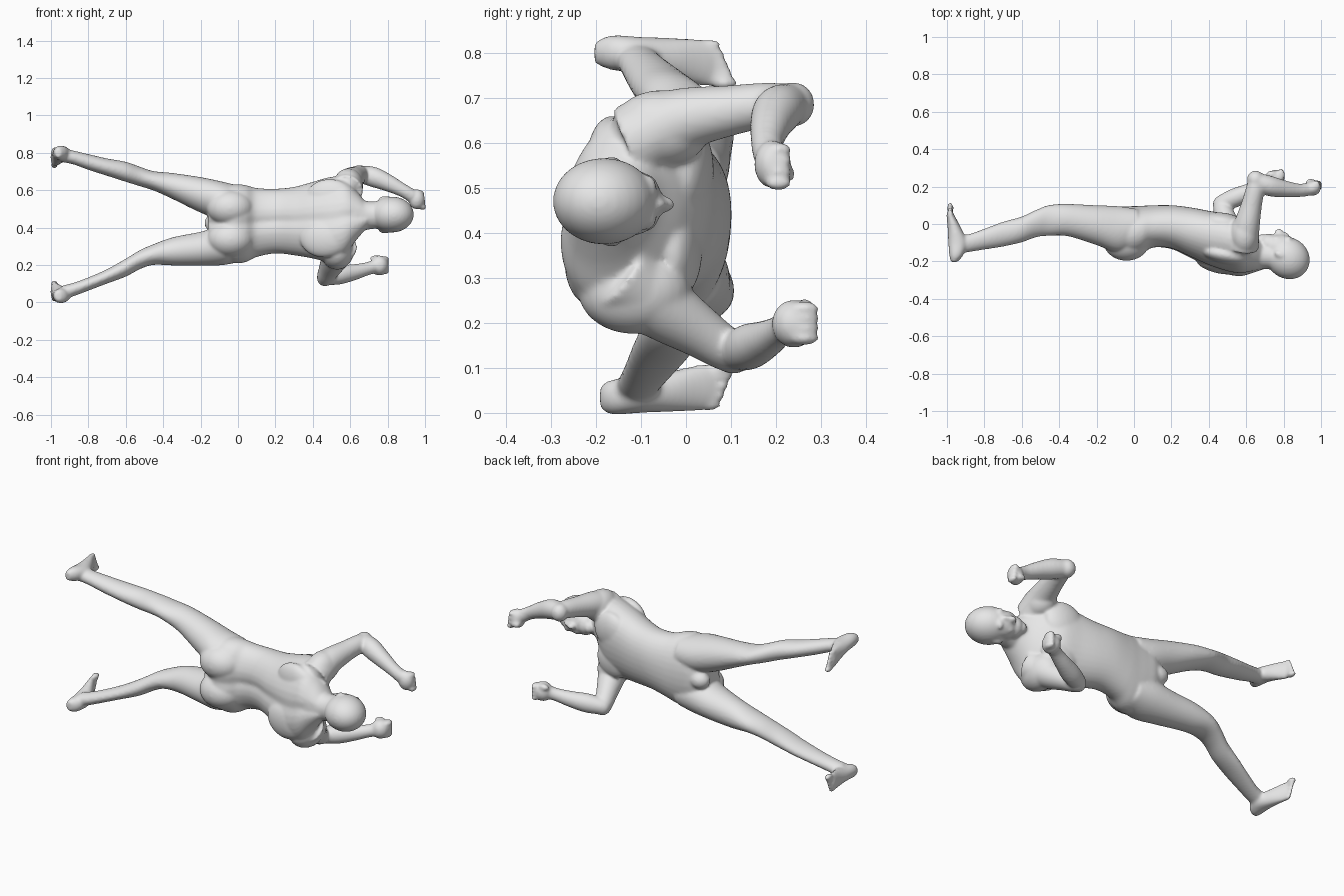
import bpy, bmesh, math
from mathutils import Vector, Matrix

skin = bpy.data.materials.new("grey_clay")
skin.diffuse_color = (0.8, 0.8, 0.8, 1)
bm = bmesh.new()
SIDES = 36
X, Y, Z = Vector((1, 0, 0)), Vector((0, 1, 0)), Vector((0, 0, 1))


def spline(keys, steps=5):
    """Catmull-Rom interpolation of equally long tuples."""
    out = []
    for i in range(len(keys) - 1):
        a, b, c, d = (keys[max(0, min(len(keys) - 1, i + k))] for k in (-1, 0, 1, 2))
        for s in range(steps):
            t = s / steps
            out.append([0.5 * (2 * q + (r - p) * t + (2 * p - 5 * q + 4 * r - w) * t * t
                               + (3 * q - p - 3 * r + w) * t ** 3)
                        for p, q, r, w in zip(a, b, c, d)])
    return out + [list(keys[-1])]


def loft(keys, u=None, v=None, power=2.0, groove=0.0, roll=0.0):
    """Closed skin through rings (x, y, z, ru, rv); u and v follow the path if not given."""
    pts = spline(keys)
    rings = []
    for i, (x, y, z, ru, rv) in enumerate(pts):
        uu, vv = u, v
        if u is None:
            tan = Vector(pts[min(i + 1, len(pts) - 1)][:3]) - Vector(pts[max(i - 1, 0)][:3])
            uu = tan.cross(Z).normalized()
            vv = uu.cross(tan).normalized()
        # the roll grows from waist to shoulders
        vv = vv + Y * roll * max(0, min(1, (x - .1) / .4))
        ring = []
        for k in range(SIDES):
            a = math.tau * k / SIDES
            c, s = math.cos(a), math.sin(a)
            cu = math.copysign(abs(c) ** (2 / power), c)
            sv = math.copysign(abs(s) ** (2 / power), s)
            dent = groove * math.exp(-(s / 0.16) ** 2) if c < 0 else 0
            ring.append(bm.verts.new(Vector((x, y, z)) + uu * (ru * cu + dent) + vv * (rv * sv)))
        rings.append(ring)
    faces = [bm.faces.new(rings[0]), bm.faces.new(rings[-1])]
    for r0, r1 in zip(rings, rings[1:]):
        for k in range(SIDES):
            n = (k + 1) % SIDES
            faces.append(bm.faces.new((r0[k], r0[n], r1[n], r1[k])))
    bmesh.ops.recalc_face_normals(bm, faces=faces)


def blob(center, radii, turn=0.0):
    m = (Matrix.Translation(center) @ Matrix.Rotation(turn, 4, 'Z')
         @ Matrix.Diagonal((*radii, 1)))
    bmesh.ops.create_uvsphere(bm, u_segments=28, v_segments=18, radius=1, matrix=m)


def extents(rows):
    """(x, y low, y high, z low, z high) to ring keys."""
    return [(x, (a + b) / 2, (c + d) / 2, (b - a) / 2, (d - c) / 2) for x, a, b, c, d in rows]


# torso with spine groove
loft(extents([(-.16, -.09, .06, .35, .50), (-.08, -.16, .09, .235, .615),
              (-.02, -.185, .095, .21, .632), (.04, -.17, .097, .215, .628),
              (.10, -.132, .10, .243, .612), (.20, -.138, .10, .262, .608),
              (.30, -.183, .088, .252, .618), (.40, -.23, .068, .235, .645),
              (.50, -.265, .045, .215, .672), (.57, -.275, .0, .25, .665),
              (.63, -.262, -.06, .33, .60), (.69, -.245, -.10, .40, .53)]),
     Y, Z, 2.12, 0.014, 0.16)
# buttocks, shoulder blades, chest and crotch
for z in (.338, .505):
    blob((-.04, -.09, z), (.125, .107, .098))
for x, y, z in ((.49, -.165, .56), (.46, -.215, .34)):
    blob((x, y, z), (.13, .05, .10), -.2)
for y, z in ((-.018, .36), (.008, .54)):
    blob((.48, y, z), (.11, .052, .105), -.15)
blob((-.12, .045, .425), (.06, .05, .05))

# legs
loft(extents([(.02, -.12, .08, .45, .62), (-.08, -.155, .095, .44, .645),
              (-.20, -.113, .10, .480, .670), (-.35, -.066, .107, .553, .692),
              (-.45, -.063, .102, .598, .702), (-.52, -.07, .077, .620, .724),
              (-.60, -.098, .04, .645, .752), (-.70, -.121, .012, .677, .77),
              (-.80, -.137, -.025, .709, .793), (-.88, -.150, -.053, .738, .812),
              (-.94, -.16, -.06, .75, .825)]), Y, Z)
loft(extents([(.02, -.12, .08, .22, .40), (-.08, -.155, .095, .20, .41),
              (-.20, -.113, .10, .196, .378), (-.35, -.066, .107, .198, .348),
              (-.45, -.063, .102, .201, .312), (-.52, -.07, .077, .180, .282),
              (-.60, -.098, .04, .138, .234), (-.70, -.121, .012, .101, .178),
              (-.80, -.137, -.025, .063, .134), (-.88, -.150, -.053, .033, .105),
              (-.94, -.16, -.06, .015, .09)]), Y, Z)

# feet with toes, mirrored about the middle height
for mid, side, back in ((.795, 1, .004), (.04, -1, -.008)):
    loft([(x, y, mid + side * dz, rx, rz) for x, y, dz, rx, rz in (
        (-.962, -.199 - back, .005, .018, .024), (-.950, -.165, .005, .038, .039),
        (-.943, -.10, 0, .050, .040), (-.958, -.03, -.008, .038, .046),
        (-.976, .03, -.016, .025, .052), (-.984, .06, -.020, .018, .050))], X, Z)
    for i in range(5):
        big = .020 if i == 0 else .0145
        blob((-.982, .085 - .009 * i, mid + side * (-.062 + .0215 * i)),
             (big * .9, .030, big * .8))

# upper arm, forearm and fist on the raised side
blob((.59, -.055, .632), (.078, .11, .085))
loft([(x, y, z, r, r) for x, y, z, r in (
    (.58, -.12, .60, .088), (.60, -.02, .648, .072), (.628, .10, .672, .056),
    (.648, .19, .685, .049), (.65, .245, .687, .040))])
blob((.650, .238, .685), (.046, .048, .050))
loft([(x, y, z, r, r) for x, y, z, r in (
    (.645, .235, .688, .044), (.72, .205, .672, .054), (.80, .188, .64, .046),
    (.88, .18, .60, .036), (.93, .185, .57, .036))])
blob((.955, .192, .552), (.044, .041, .054))

# upper arm, forearm and fist on the lowered side
blob((.53, -.115, .272), (.088, .125, .097))
loft([(x, y, z, r, r) for x, y, z, r in (
    (.55, -.15, .31, .092), (.52, -.06, .24, .076), (.49, .03, .18, .058),
    (.47, .09, .14, .048), (.462, .12, .125, .038))])
blob((.465, .105, .132), (.044, .046, .046))
loft([(x, y, z, r, r) for x, y, z, r in (
    (.465, .11, .135, .043), (.54, .14, .147, .051), (.62, .175, .162, .043),
    (.69, .205, .18, .035), (.73, .225, .192, .036))])
blob((.755, .24, .198), (.050, .050, .054))

# knuckles and thumbs
for i in range(4):
    blob((.975 + .004 * i, .205, .585 - .025 * i), (.020, .030, .016))
    blob((.785, .262, .232 - .022 * i), (.022, .034, .016))
blob((.945, .225, .53), (.028, .018, .018))
blob((.735, .265, .235), (.030, .020, .018))

# neck
loft([(.56, -.18, .455, .08, .15), (.62, -.178, .46, .078, .115),
      (.66, -.173, .464, .074, .085), (.71, -.170, .466, .071, .074),
      (.79, -.175, .47, .076, .073)], Y, Z)

# head: skull, face, jaw, chin, nose, brow, lips and ears
blob((.822, -.182, .47), (.122, .110, .096), -0.6)
blob((.775, -.125, .467), (.088, .074, .074))
blob((.72, -.108, .466), (.052, .056, .060))
blob((.684, -.080, .464), (.026, .026, .032))
blob((.775, -.050, .463), (.024, .026, .018))
blob((.795, -.060, .463), (.036, .020, .013))
blob((.720, -.066, .464), (.024, .016, .027))
for s in (-1, 1):
    blob((.826, -.082, .467 + s * .026), (.020, .018, .036))
    blob((.762, -.084, .467 + s * .036), (.028, .022, .026))
    blob((.785, -.165, .469 + s * .086), (.034, .020, .014), -0.4)

mesh = bpy.data.meshes.new("body")
bm.to_mesh(mesh)
bm.free()
mesh.materials.append(skin)
body = bpy.data.objects.new("body", mesh)
bpy.context.collection.objects.link(body)

# fuse the parts into one continuous skin and soften the seams
fuse = body.modifiers.new("fuse", 'REMESH')
fuse.mode = 'VOXEL'
fuse.voxel_size = 0.007
fuse.use_smooth_shade = True
soften = body.modifiers.new("soften", 'SMOOTH')
soften.factor = 0.5
soften.iterations = 12
